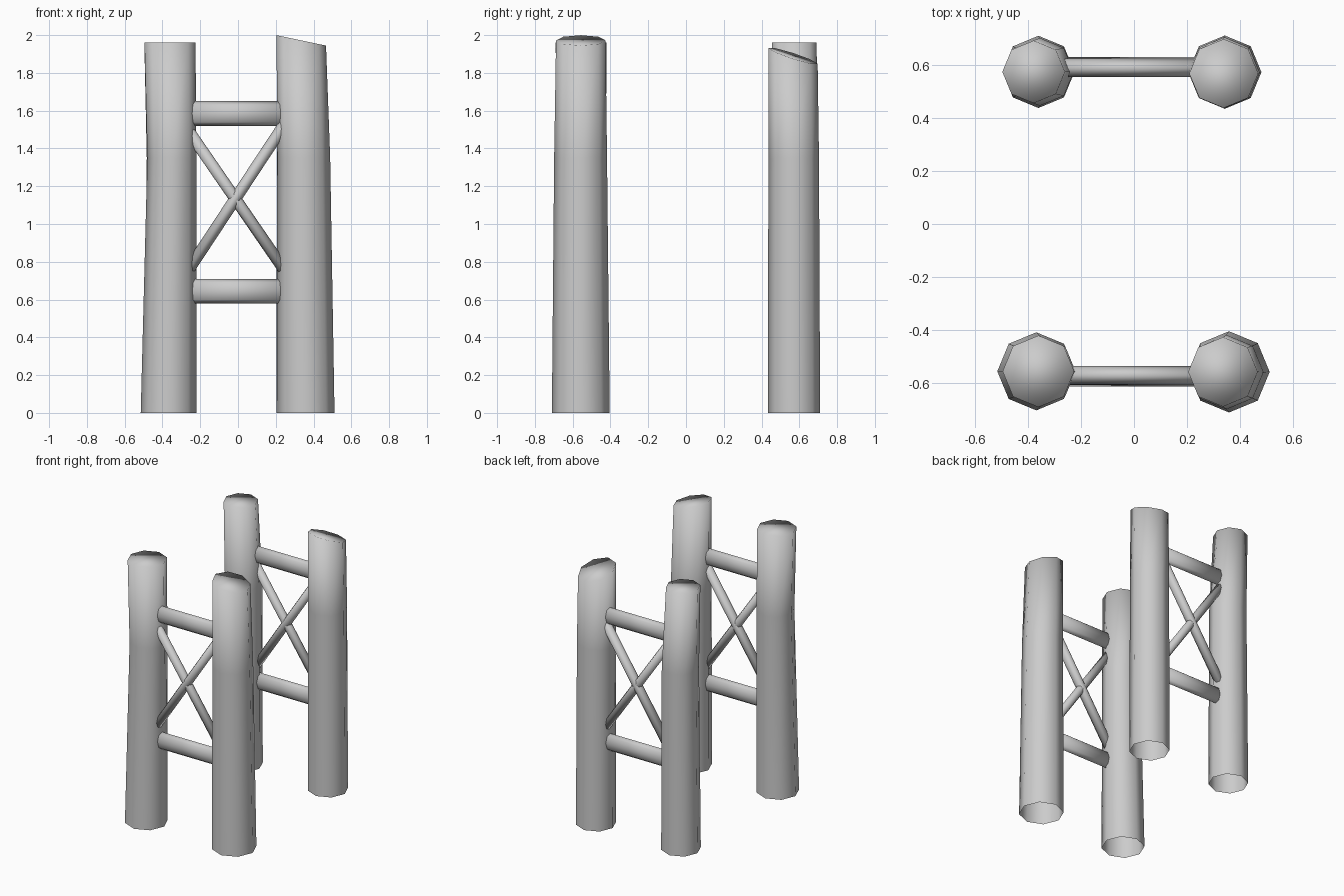
import bpy, bmesh
from math import sin, cos, tau, hypot, atan2
from mathutils import Matrix, Vector

if "Cube" in bpy.data.objects:
    bpy.data.objects.remove(bpy.data.objects["Cube"], do_unlink=True)

# Single material
grey = bpy.data.materials.new("plain grey")
grey.use_nodes = True
GREY = (0.6, 0.6, 0.6, 1)
grey.diffuse_color = GREY
grey.node_tree.nodes["Principled BSDF"].inputs["Base Color"].default_value = GREY

SIDES = 8


def finish(bm, name):
    bmesh.ops.recalc_face_normals(bm, faces=bm.faces)
    mesh = bpy.data.meshes.new(name)
    for face in bm.faces:
        face.smooth = True
    bm.to_mesh(mesh)
    bm.free()
    mesh.materials.append(grey)
    obj = bpy.data.objects.new(name, mesh)
    bpy.context.collection.objects.link(obj)
    return obj


def post(name, rings, slope):
    """Loft octagon rings (x, y, z, radius); the last one is cut on a slope."""
    bm = bmesh.new()
    loops = []
    for x, y, z, r in rings:
        cut = slope if len(loops) == len(rings) - 1 else (0, 0)
        loop = []
        for i in range(SIDES):
            dx, dy = r * cos(tau * i / SIDES), r * sin(tau * i / SIDES)
            loop.append(bm.verts.new((x + dx, y + dy, z + cut[0] * dx + cut[1] * dy)))
        loops.append(loop)
    for low, high in zip(loops, loops[1:]):
        for i in range(SIDES):
            j = (i + 1) % SIDES
            bm.faces.new((low[i], low[j], high[j], high[i]))
    bm.faces.new(loops[-1])
    # The foot stays open, like a hollow sleeve
    finish(bm, name)


def beam(name, start, end, y, depth, height):
    """Oval eight-sided bar between two (x, z) points."""
    dx, dz = end[0] - start[0], end[1] - start[1]
    bm = bmesh.new()
    bmesh.ops.create_cone(bm, cap_ends=True, segments=SIDES, radius1=0.5,
                          radius2=0.5, depth=hypot(dx, dz))
    bm.transform(Matrix.Diagonal((height, depth, 1, 1)))
    bm.transform(Matrix.Rotation(atan2(dx, dz), 4, "Y"))
    middle = Vector(((start[0] + end[0]) / 2, y, (start[1] + end[1]) / 2))
    bm.transform(Matrix.Translation(middle))
    finish(bm, name)


# Four slightly uneven posts
post("front_left_post", [(0.358, -0.557, 0, 0.153), (0.348, -0.558, 1.35, 0.14),
                         (0.335, -0.557, 1.972, 0.131)], (-0.21, 0))
post("back_left_post", [(0.342, 0.572, 0, 0.138), (0.34, 0.57, 1.35, 0.134),
                        (0.338, 0.567, 1.89, 0.13)], (-0.12, -0.32))
post("front_right_post", [(-0.368, -0.555, 0, 0.147), (-0.35, -0.555, 1.35, 0.13),
                          (-0.36, -0.555, 1.96, 0.135)], (0, 0))
post("back_right_post", [(-0.36, 0.573, 0, 0.136), (-0.355, 0.573, 1.35, 0.128),
                         (-0.378, 0.573, 1.96, 0.118)], (0, 0))

# Rails and crossed braces of each frame
for side, rail_y, brace_y in (("front", -0.57, -0.577), ("back", 0.588, 0.594)):
    beam(side + "_top_rail", (-0.3, 1.585), (0.3, 1.585), rail_y, 0.07, 0.13)
    beam(side + "_bottom_rail", (-0.3, 0.645), (0.3, 0.645), rail_y, 0.07, 0.13)
    beam(side + "_rising_brace", (-0.27, 0.745), (0.26, 1.55), brace_y, 0.07, 0.062)
    beam(side + "_falling_brace", (-0.27, 1.505), (0.26, 0.735), brace_y, 0.06, 0.062)
